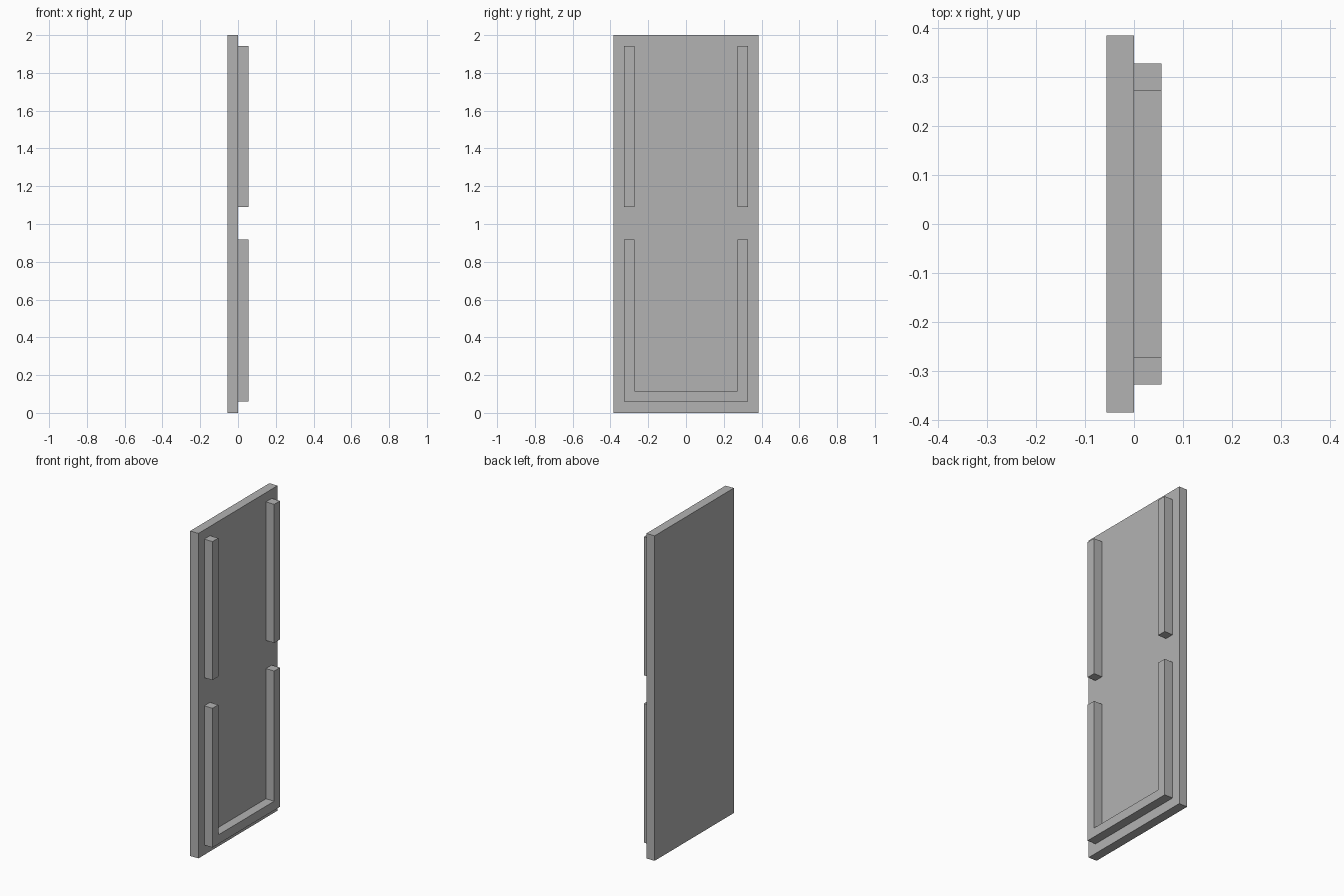
import bpy
import bmesh

cube = bpy.data.objects.get("Cube")
if cube:
    bpy.data.objects.remove(cube, do_unlink=True)

grey = bpy.data.materials.new("plain_grey")
grey.use_nodes = True
colour = (0.45, 0.45, 0.45, 1)
grey.diffuse_color = colour
grey.node_tree.nodes["Principled BSDF"].inputs["Base Color"].default_value = colour


def extrude_profile(name, points, x0, x1):
    """Extrude a (y, z) outline from x0 to x1."""
    bm = bmesh.new()
    face = bm.faces.new([bm.verts.new((x0, y, z)) for y, z in points])
    grown = bmesh.ops.extrude_face_region(bm, geom=[face])
    moved = [v for v in grown["geom"] if isinstance(v, bmesh.types.BMVert)]
    bmesh.ops.translate(bm, verts=moved, vec=(x1 - x0, 0, 0))
    bmesh.ops.recalc_face_normals(bm, faces=bm.faces[:])
    mesh = bpy.data.meshes.new(name)
    bm.to_mesh(mesh)
    bm.free()
    mesh.materials.append(grey)
    obj = bpy.data.objects.new(name, mesh)
    bpy.context.collection.objects.link(obj)
    return obj


def rectangle(y0, y1, z0, z1):
    return [(y0, z0), (y1, z0), (y1, z1), (y0, z1)]


FRONT = 0.056            # how far the trim stands out
OUTER, INNER = 0.328, 0.272

# Flat door panel
extrude_profile("panel", rectangle(-0.385, 0.385, 0, 2), -FRONT, 0)

# Two separate upper trim strips
for name, side in (("upper_strip_front", -1), ("upper_strip_back", 1)):
    y0, y1 = sorted((side * INNER, side * OUTER))
    extrude_profile(name, rectangle(y0, y1, 1.09, 1.943), 0, FRONT)

# Lower U-shaped trim in one piece
bottom, sill, top = 0.06, 0.116, 0.917
extrude_profile("lower_trim", [
    (-OUTER, bottom), (OUTER, bottom), (OUTER, top), (INNER, top),
    (INNER, sill), (-INNER, sill), (-INNER, top), (-OUTER, top),
], 0, FRONT)
